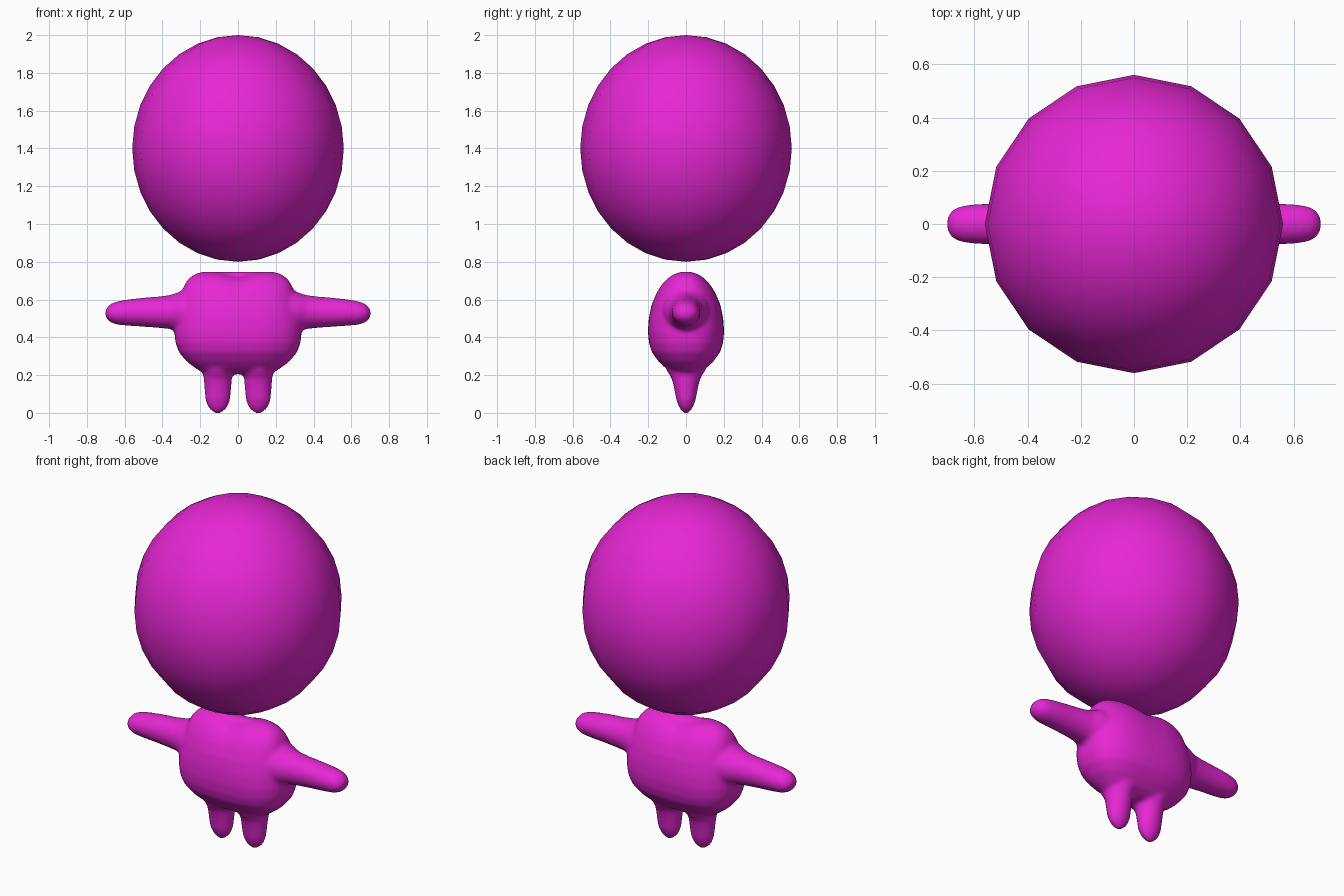
import bpy
import bmesh
from math import cos, sin, pi, exp
from mathutils import Vector

cube = bpy.data.objects.get("Cube")
if cube:
    bpy.data.objects.remove(cube, do_unlink=True)

# Single flat colour
MAGENTA = (0.8, 0.02, 0.66, 1.0)
mat = bpy.data.materials.new("magenta")
mat.use_nodes = True
mat.diffuse_color = MAGENTA
mat.node_tree.nodes["Principled BSDF"].inputs["Base Color"].default_value = MAGENTA


def make_object(name, bm):
    bmesh.ops.recalc_face_normals(bm, faces=bm.faces)
    for f in bm.faces:
        f.smooth = True
    mesh = bpy.data.meshes.new(name)
    bm.to_mesh(mesh)
    bm.free()
    mesh.materials.append(mat)
    obj = bpy.data.objects.new(name, mesh)
    bpy.context.collection.objects.link(obj)
    return obj


def oval(a, b, power=2.0, count=48):
    """Points of a rounded oval with half sizes a and b."""
    def bend(v):
        return abs(v) ** (2 / power) * (1 if v >= 0 else -1)
    angles = [2 * pi * i / count for i in range(count)]
    return [(a * bend(cos(t)), b * bend(sin(t))) for t in angles]


def loft(bm, rings):
    """Skin a list of point rings and close both ends."""
    loops = [[bm.verts.new(p) for p in ring] for ring in rings]
    n = len(loops[0])
    for low, high in zip(loops, loops[1:]):
        for i in range(n):
            j = (i + 1) % n
            bm.faces.new((low[i], low[j], high[j], high[i]))
    bm.faces.new(loops[0][::-1])
    bm.faces.new(loops[-1])


# Head: egg-like sphere with visible facets in its outline
bm = bmesh.new()
bmesh.ops.create_uvsphere(bm, u_segments=16, v_segments=16, radius=1)
bmesh.ops.scale(bm, verts=bm.verts, vec=(0.56, 0.56, 0.6))
bmesh.ops.translate(bm, verts=bm.verts, vec=(0, 0, 1.4))
make_object("head", bm)

# Body: torso, arms and legs fused into one soft skin
bm = bmesh.new()

# Torso profile: height, half width, half depth
torso = [(0.205, 0.17, 0.05), (0.23, 0.215, 0.1), (0.27, 0.27, 0.143),
         (0.32, 0.312, 0.18), (0.37, 0.331, 0.196), (0.43, 0.337, 0.202),
         (0.5, 0.332, 0.197), (0.57, 0.318, 0.183), (0.64, 0.298, 0.156),
         (0.68, 0.283, 0.133), (0.715, 0.258, 0.103), (0.738, 0.222, 0.066),
         (0.748, 0.18, 0.03)]


def shoulder_dip(x, z):
    return 0.028 * exp(-(x / 0.075) ** 2) * max(0, (z - 0.6) / 0.15)


loft(bm, [[Vector((x, y, z - shoulder_dip(x, z)))
           for x, y in oval(w, d, 2.6)] for z, w, d in torso])

# Arm profile: distance out, centre height, half height, half depth
arm = [(0.22, 0.535, 0.12, 0.13), (0.29, 0.535, 0.115, 0.122),
       (0.325, 0.535, 0.1, 0.11), (0.36, 0.534, 0.09, 0.094),
       (0.42, 0.533, 0.083, 0.085), (0.5, 0.533, 0.077, 0.078),
       (0.58, 0.531, 0.07, 0.075), (0.64, 0.529, 0.062, 0.07),
       (0.675, 0.528, 0.049, 0.058), (0.695, 0.527, 0.03, 0.038),
       (0.703, 0.527, 0.01, 0.012)]

# Leg profile: height, half width, half depth
leg = [(-0.003, 0.012, 0.01), (0.007, 0.03, 0.021), (0.03, 0.052, 0.037),
       (0.07, 0.066, 0.052), (0.13, 0.071, 0.063), (0.18, 0.074, 0.075),
       (0.23, 0.08, 0.105), (0.3, 0.08, 0.11)]

for side in (1, -1):
    loft(bm, [[Vector((side * out, y, zc + z)) for y, z in oval(d, h)]
              for out, zc, h, d in arm])
    loft(bm, [[Vector((side * 0.107 + x, y, z)) for x, y in oval(w, d)]
              for z, w, d in leg])

body = make_object("body", bm)
fuse = body.modifiers.new("fuse", 'REMESH')
fuse.mode = 'VOXEL'
fuse.voxel_size = 0.012
fuse.use_smooth_shade = True
soften = body.modifiers.new("soften", 'SMOOTH')
soften.factor = 0.5
soften.iterations = 6
